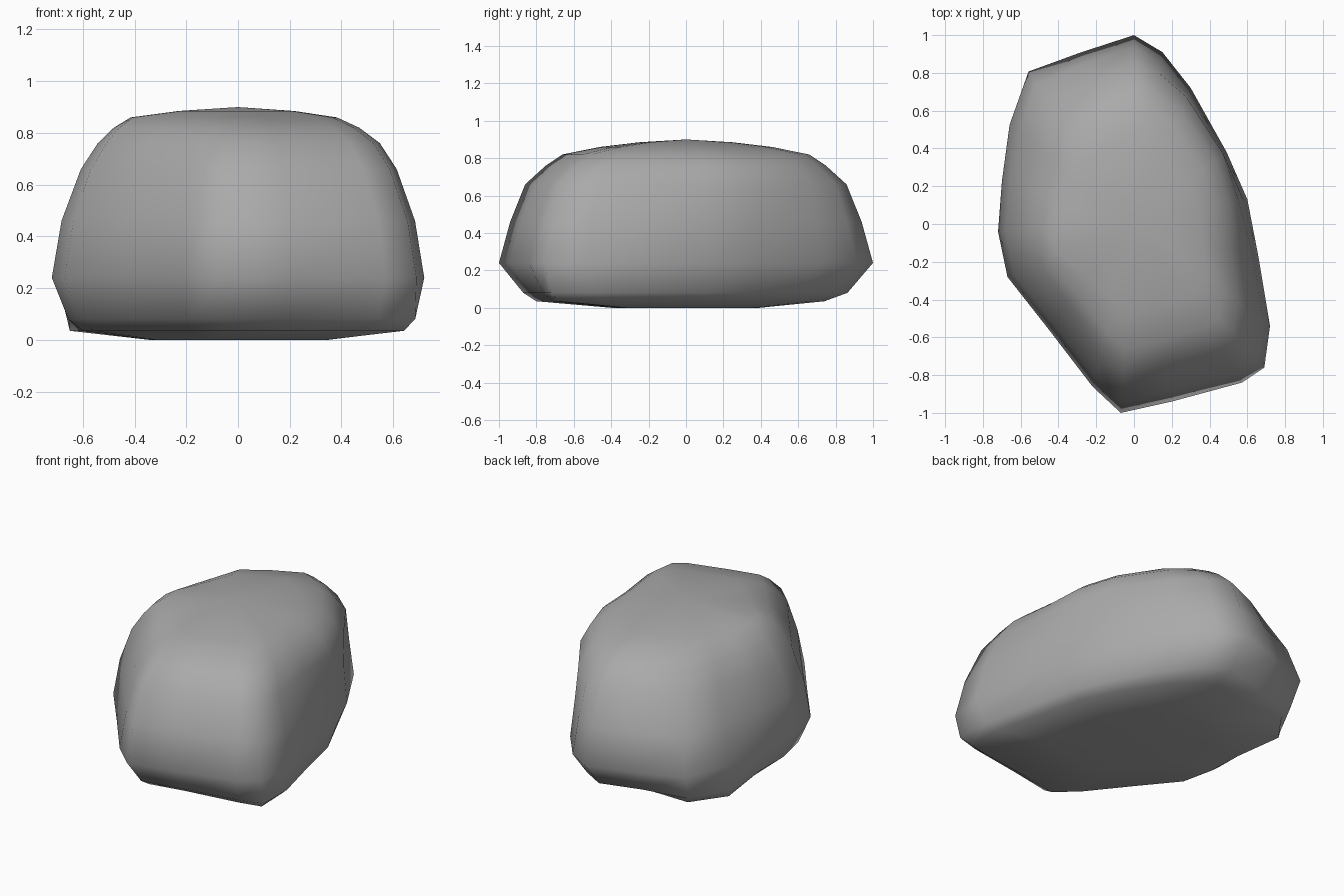
import bpy
import bmesh
from math import exp

old = bpy.data.objects.get("Cube")
if old:
    bpy.data.objects.remove(old, do_unlink=True)

# Stone colour
stone = bpy.data.materials.new("stone grey")
stone.use_nodes = True
grey = (0.4, 0.4, 0.4, 1)
stone.diffuse_color = grey
bsdf = stone.node_tree.nodes["Principled BSDF"]
bsdf.inputs["Base Color"].default_value = grey
bsdf.inputs["Roughness"].default_value = 0.9

# Widest outline of the boulder, seen from above
outline = [(.72, -.54), (.66, -.18), (.6, .13), (.49, .38), (.3, .72), (.15, .91),
           (0, 1), (-.28, .91), (-.56, .81), (-.66, .53), (-.7, .23), (-.72, -.04),
           (-.67, -.28), (-.45, -.56), (-.22, -.86), (-.07, -1), (.2, -.94),
           (.57, -.84), (.69, -.76)]
count = len(outline)

# Side profile: height, width scale, length scale
profile = [(0, .47, .4), (.035, .83, .8), (.08, .91, .87), (.24, 1, 1),
           (.46, .95, .94), (.66, .85, .86), (.76, .76, .75), (.82, .65, .66),
           (.86, .53, .46), (.885, .3, .25)]

# Bulges and dents: outline step, height, spread in steps, spread in height, push
lumps = [(18, .05, 1.2, .05, .13),     # low corner at the front
         (8.8, .04, 1, .05, .2),       # low corner at the back
         (3, .75, 1.5, .22, .16),      # steep shoulder on the side
         (8.6, .8, 1.5, .3, -.12),     # hollow above the back corner
         (11.8, .86, 1.2, .04, .15),   # crown edge
         (5.5, .035, 2, .03, -.08)]    # undercut at the back


def push(step, height):
    total = 1
    for at, z, wide, tall, amount in lumps:
        gap = abs(step - at)
        gap = min(gap, count - gap)
        total += amount * exp(-(gap / wide) ** 2 - ((height - z) / tall) ** 2)
    return total


# Boulder: scaled outlines stacked and bridged into one rounded body
bm = bmesh.new()
rings = []
for z, sx, sy in profile:
    ring = []
    for i, (x, y) in enumerate(outline):
        p = push(i, z)
        ring.append(bm.verts.new((x * sx * p, y * sy * p, z)))
    rings.append(ring)
for low, high in zip(rings, rings[1:]):
    for i in range(count):
        j = (i + 1) % count
        bm.faces.new((low[i], low[j], high[j], high[i]))

# Closed underside and crown
for ring, z in ((rings[0], 0), (rings[-1], .9)):
    centre = bm.verts.new((0, 0, z))
    for i in range(count):
        bm.faces.new((ring[i], ring[(i + 1) % count], centre))

bmesh.ops.recalc_face_normals(bm, faces=bm.faces)
for face in bm.faces:
    face.smooth = True
mesh = bpy.data.meshes.new("boulder")
bm.to_mesh(mesh)
bm.free()
mesh.materials.append(stone)
boulder = bpy.data.objects.new("boulder", mesh)
bpy.context.collection.objects.link(boulder)
